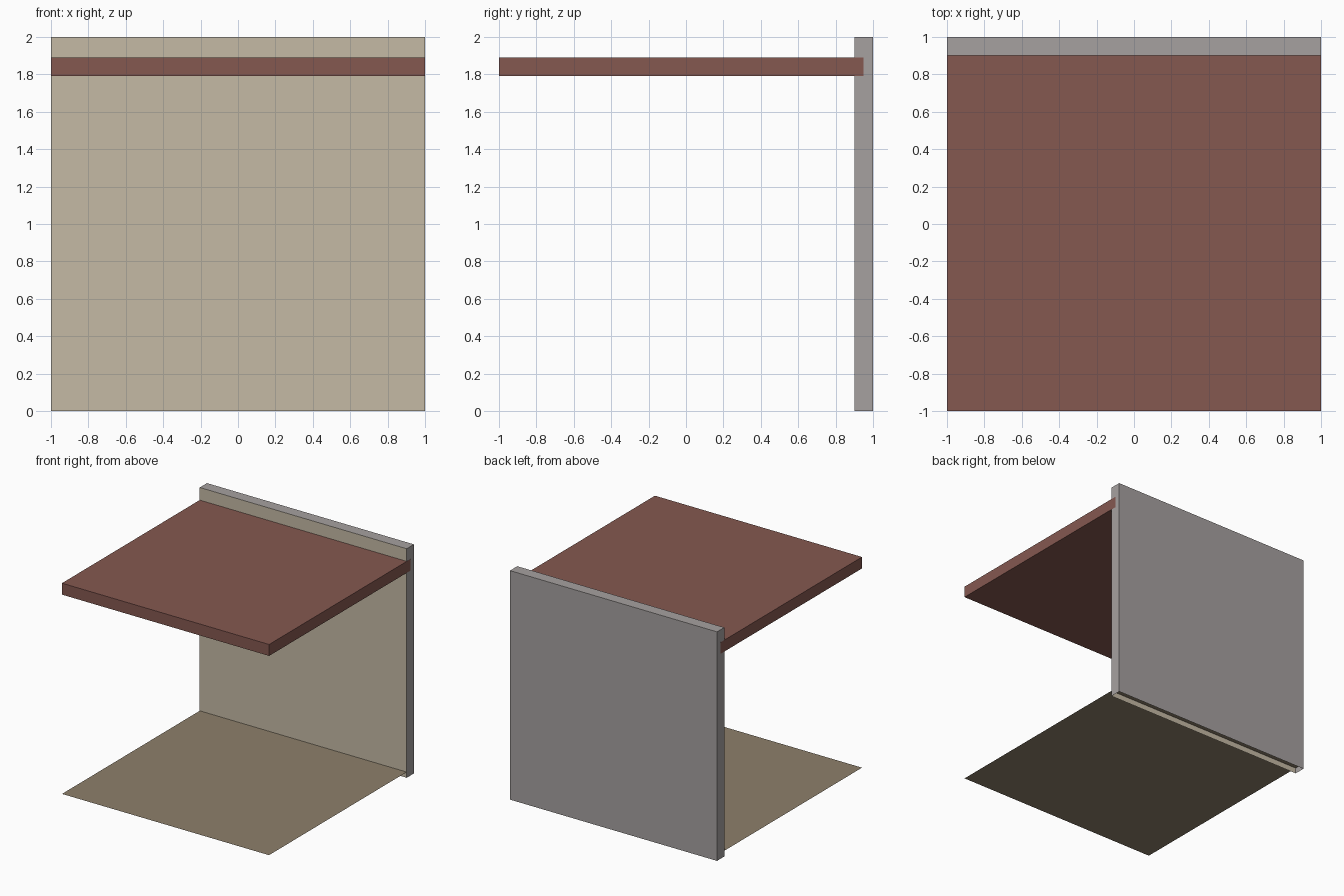
import bpy, bmesh

if "Cube" in bpy.data.objects:
    bpy.data.objects.remove(bpy.data.objects["Cube"])


def material(name, srgb):
    lin = [((c / 255 + 0.055) / 1.055) ** 2.4 for c in srgb]
    m = bpy.data.materials.new(name)
    m.diffuse_color = (*lin, 1)
    m.use_nodes = True
    m.node_tree.nodes["Principled BSDF"].inputs["Base Color"].default_value = m.diffuse_color
    return m


beige = material("beige_plaster", (197, 186, 165))
grey = material("grey_stone", (166, 161, 160))
red = material("red_brown_roof", (133, 88, 80))
tan = material("tan_floor", (141, 127, 106))


def slab(name, half_width, y, z, mats, edit=None):
    """Box (or flat sheet) between the y and z limits."""
    bm = bmesh.new()
    if z[0] == z[1]:
        bmesh.ops.create_grid(bm, x_segments=1, y_segments=1, size=0.5)
    else:
        bmesh.ops.create_cube(bm, size=1)
    bmesh.ops.scale(bm, vec=(2 * half_width, y[1] - y[0], z[1] - z[0] or 1), verts=bm.verts)
    bmesh.ops.translate(bm, vec=(0, sum(y) / 2, sum(z) / 2), verts=bm.verts)
    bm.normal_update()
    if edit:
        edit(bm)
    me = bpy.data.meshes.new(name)
    bm.to_mesh(me)
    bm.free()
    for m in mats:
        me.materials.append(m)
    ob = bpy.data.objects.new(name, me)
    bpy.context.collection.objects.link(ob)
    return ob


def finish_wall(bm):
    # room side is plastered, underside is open
    for f in bm.faces:
        f.material_index = 1 if f.normal.y < -0.5 else 0
    bottom = [f for f in bm.faces if f.normal.z < -0.5]
    bmesh.ops.delete(bm, geom=bottom, context='FACES_ONLY')


# back wall, open at the bottom
slab("back_wall", 1, (0.9, 1), (0, 2), [grey, beige], finish_wall)
# roof slab let halfway into the wall, its ends just proud of the wall ends
slab("roof", 1.0005, (-1, 0.95), (1.79, 1.89), [red])
# thin floor sheet, also let into the wall
slab("floor", 1, (-1, 0.95), (0.05, 0.05), [tan])
